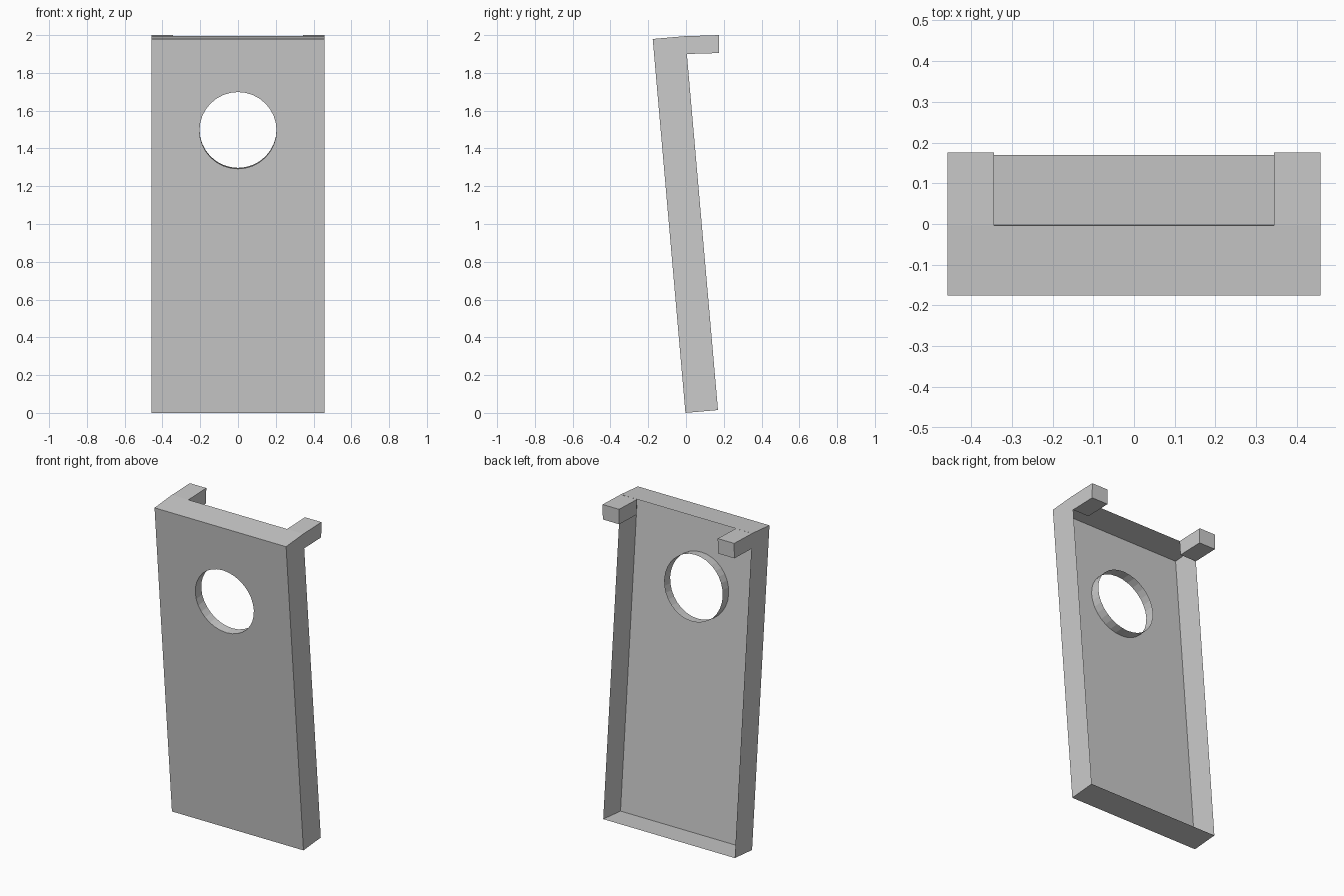
import bpy, bmesh, math
from mathutils import Matrix, Vector

if "Cube" in bpy.data.objects:
    bpy.data.objects.remove(bpy.data.objects["Cube"])

HW = 0.4585           # half width
DEPTH, HEIGHT = 0.173, 1.987
TILT = math.radians(5)
Y0 = -0.003           # bottom front edge
HOLE_Z, HOLE_R, COLLAR = 1.501, 0.204, 0.06


def make_object(name, bm):
    mesh = bpy.data.meshes.new(name)
    bm.to_mesh(mesh)
    bm.free()
    obj = bpy.data.objects.new(name, mesh)
    bpy.context.collection.objects.link(obj)
    return obj


def loop(bm, points):
    verts = [bm.verts.new(p) for p in points]
    return [bm.edges.new((v, verts[(i + 1) % len(verts)])) for i, v in enumerate(verts)]


def extrude_back(bm, edges, depth):
    new = bmesh.ops.extrude_edge_only(bm, edges=edges)["geom"]
    verts = [g for g in new if isinstance(g, bmesh.types.BMVert)]
    bmesh.ops.translate(bm, verts=verts, vec=(0, depth, 0))


# Leaning front sheet with round hole, open at the back
bm = bmesh.new()
border = loop(bm, [(-HW, 0, 0), (HW, 0, 0), (HW, 0, HEIGHT), (-HW, 0, HEIGHT)])
N = 32
rim = loop(bm, [(HOLE_R * math.cos(2 * math.pi * i / N), 0,
                 HOLE_Z + HOLE_R * math.sin(2 * math.pi * i / N)) for i in range(N)])
bmesh.ops.triangle_fill(bm, edges=border + rim, use_beauty=True, normal=Vector((0, -1, 0)))
extrude_back(bm, border, DEPTH)   # side, top and bottom walls
extrude_back(bm, rim, COLLAR)     # short collar behind the hole
bmesh.ops.recalc_face_normals(bm, faces=bm.faces)
bm.transform(Matrix.Translation((0, Y0, 0)) @ Matrix.Rotation(TILT, 4, 'X'))
make_object("door_panel", bm)

# Hook tabs at the top corners: side profile (y, z), open towards the panel
profile = [(-0.004, 1.994), (0.1755, 2.0), (0.1735, 1.905), (0.004, 1.9)]
bm = bmesh.new()
inner = [bm.verts.new((0.344, y, z)) for y, z in profile]
outer = [bm.verts.new((HW, y, z)) for y, z in profile]
bm.faces.new(inner)
bm.faces.new(outer)
for i in range(3):
    bm.faces.new((inner[i], inner[i + 1], outer[i + 1], outer[i]))
bmesh.ops.recalc_face_normals(bm, faces=bm.faces)
tabs = make_object("hook_tabs", bm)
mirror = tabs.modifiers.new("mirror", 'MIRROR')
mirror.use_mirror_merge = False
